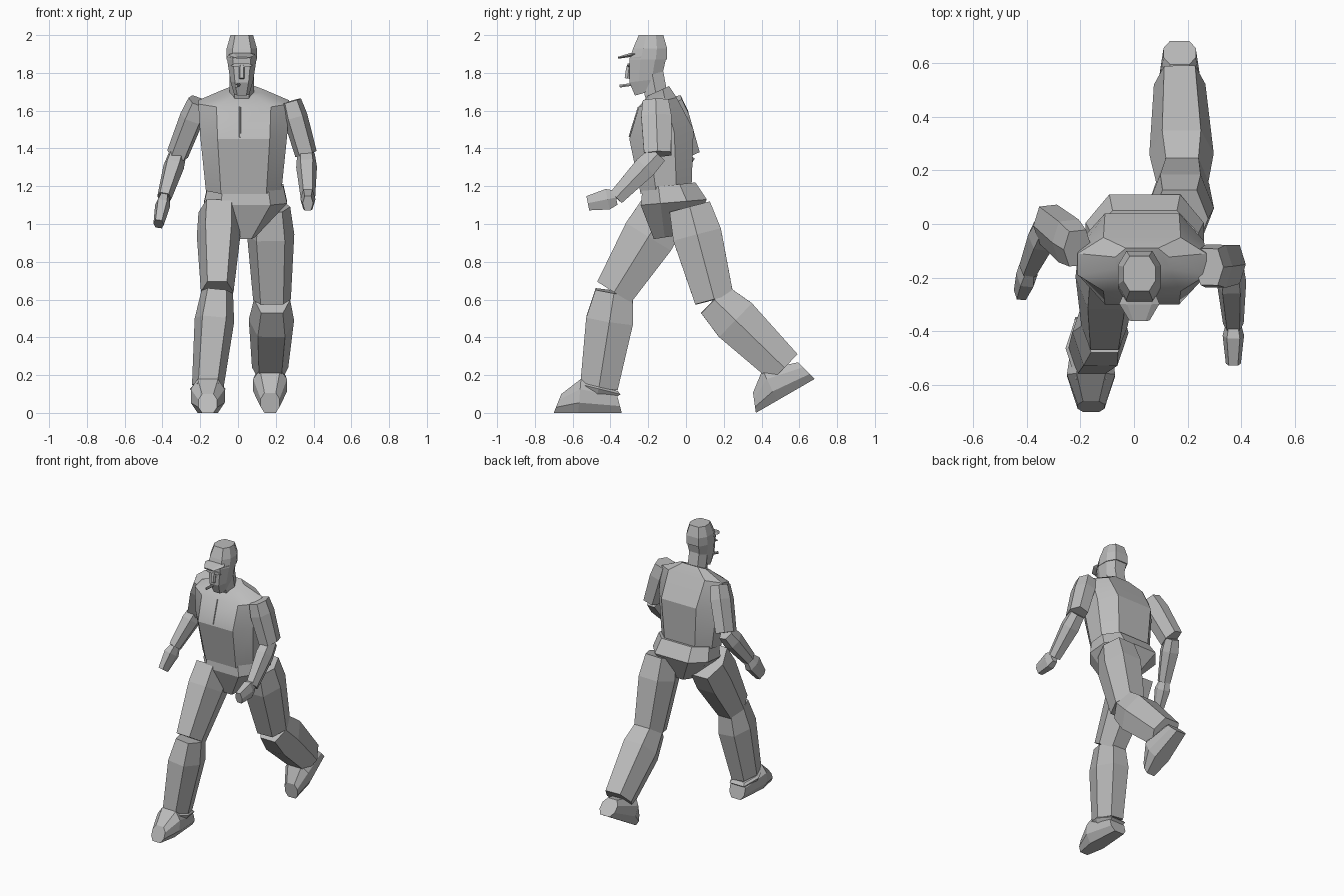
import bpy
import bmesh
from math import radians
from mathutils import Matrix, Vector

if "Cube" in bpy.data.objects:
    bpy.data.objects.remove(bpy.data.objects["Cube"], do_unlink=True)

grey = bpy.data.materials.new("plain grey")
grey.use_nodes = True
colour = (.5, .5, .5, 1)
grey.diffuse_color = colour
grey.node_tree.nodes["Principled BSDF"].inputs["Base Color"].default_value = colour

# Cross-sections: pointed sides for limbs, flat sides for the body
HEXAGON = [(1, 0), (.6, 1), (-.6, 1), (-1, 0), (-.6, -1), (.6, -1)]
OCTAGON = [(1, .4), (.6, 1), (-.6, 1), (-1, .4),
           (-1, -.4), (-.6, -1), (.6, -1), (1, -.4)]


def loft(name, rings, section):
    """Skin a closed body over rings of (centre, side vector, depth vector)."""
    bm = bmesh.new()
    loops = [[bm.verts.new(centre + side * u + depth * v) for u, v in section]
             for centre, side, depth in rings]
    for low, high in zip(loops, loops[1:]):
        for i in range(len(section)):
            bm.faces.new((low[i - 1], low[i], high[i], high[i - 1]))
    bm.faces.new(loops[0])
    bm.faces.new(loops[-1])
    bmesh.ops.recalc_face_normals(bm, faces=bm.faces)
    mesh = bpy.data.meshes.new(name)
    bm.to_mesh(mesh)
    bm.free()
    mesh.materials.append(grey)
    obj = bpy.data.objects.new(name, mesh)
    bpy.context.collection.objects.link(obj)
    return obj


def limb(name, start, end, width, depth, taper=1, root=.85):
    """Faceted segment between two joints, fullest a third of the way along."""
    axis = (end - start).normalized()
    across = Vector((1, 0, 0))
    across = (across - axis * across.dot(axis)).normalized()
    through = axis.cross(across)
    rings = [(start.lerp(end, along), across * width * scale / 2,
              through * depth * scale / 2)
             for along, scale in ((0, root), (.3, 1), (1, taper))]
    return loft(name, rings, HEXAGON)


def stack(name, x, rise, rows):
    """Body of level rings: height, half width, front and back.

    The back of every ring is lifted by the rise.
    """
    rings = [(Vector((x, (front + back) / 2, z + rise / 2)),
              Vector((half, 0, 0)),
              Vector((0, back - front, rise)) / 2)
             for z, half, front, back in rows]
    return loft(name, rings, OCTAGON)


def shoe(name, toe, pitch):
    """Wedge-toed shoe, heel raised by turning it about the toe."""
    turn = Matrix.Rotation(radians(pitch), 3, "X")
    rings = []
    for y, height, half in ((0, .1, .05), (.13, .18, .09), (.36, .12, .06)):
        slant = Vector((0, (.2 - y) / 10, height / 2))
        rings.append((toe + turn @ (Vector((0, y, 0)) + slant),
                      Vector((half, 0, 0)), turn @ slant))
    return loft(name, rings, OCTAGON)


# Jacket and hips
torso = stack("torso", .03, .05, [
    (1.16, .2, -.24, .03),
    (1.45, .23, -.3, .04),
    (1.62, .24, -.25, -.05),
    (1.68, .1, -.2, -.09),
])
stack("pelvis", .04, .03, [
    (.92, .05, -.17, .02),
    (1.1, .22, -.24, .11),
    (1.19, .2, -.23, .05),
])

# The jacket is softly shaded, everything else is faceted
bpy.ops.object.select_all(action="DESELECT")
torso.select_set(True)
bpy.context.view_layer.objects.active = torso
bpy.ops.object.shade_smooth_by_angle(angle=radians(25))

limb("jacket_seam", Vector((.01, -.3, 1.46)), Vector((.01, -.25, 1.62)),
     width=.01, depth=.01)

# Trailing leg
hip = Vector((.17, .02, 1.09))
knee = Vector((.18, .15, .6))
ankle = Vector((.17, .52, .24))
limb("left_thigh", hip, knee, width=.25, depth=.26, taper=.8)
limb("left_shin", knee, ankle, width=.24, depth=.25, taper=.8, root=.8)
shoe("left_shoe", Vector((.17, .37, 0)), pitch=30)

# Leading leg
hip = Vector((-.1, -.12, 1.06))
knee = Vector((-.11, -.38, .64))
ankle = Vector((-.16, -.46, .14))
limb("right_thigh", hip, knee, width=.23, depth=.28, taper=.75, root=.95)
limb("right_shin", knee, ankle, width=.21, depth=.25, taper=.8, root=.8)
limb("right_cuff", ankle, ankle - Vector((0, .01, .04)),
     width=.19, depth=.24, taper=.8)
shoe("right_shoe", Vector((-.16, -.7, 0)), pitch=0)

# Arms: shoulder, elbow, wrist and fingertips of each side
ARMS = {
    "left": [(.28, -.16, 1.65), (.36, -.15, 1.37),
             (.37, -.37, 1.14), (.37, -.52, 1.11)],
    "right": [(-.21, -.09, 1.65), (-.32, 0, 1.37),
              (-.39, -.16, 1.14), (-.42, -.25, 1)],
}
for side, points in ARMS.items():
    shoulder, elbow, wrist, tip = map(Vector, points)
    limb(side + "_upper_arm", shoulder, elbow, width=.13, depth=.16, taper=.9)
    limb(side + "_forearm", elbow, wrist, width=.11, depth=.12, taper=.7)
    limb(side + "_hand", wrist, tip, width=.08, depth=.11, taper=.7, root=.7)

# Neck, head and cap, all on the same centre line
middle = .02
stack("head", middle, .02, [
    (1.68, .04, -.27, -.2),
    (1.75, .06, -.3, -.13),
    (1.88, .08, -.3, -.1),
])
stack("cap", middle, 0, [
    (1.87, .08, -.3, -.1),
    (1.93, .08, -.28, -.1),
    (2, .06, -.25, -.12),
])
limb("neck", Vector((middle, -.15, 1.64)), Vector((middle, -.18, 1.8)),
     width=.13, depth=.12)
limb("cap_brim", Vector((middle, -.27, 1.9)), Vector((middle, -.36, 1.88)),
     width=.15, depth=.02, taper=.5)
brow = Vector((middle, -.3, 1.84))
limb("brow", brow, brow - Vector((0, .01, 0)), width=.12, depth=.02)
limb("nose", brow, brow - Vector((0, .01, .07)), width=.03, depth=.03)
limb("cigarette", Vector((.01, -.28, 1.74)), Vector((-.01, -.35, 1.73)),
     width=.015, depth=.015)
